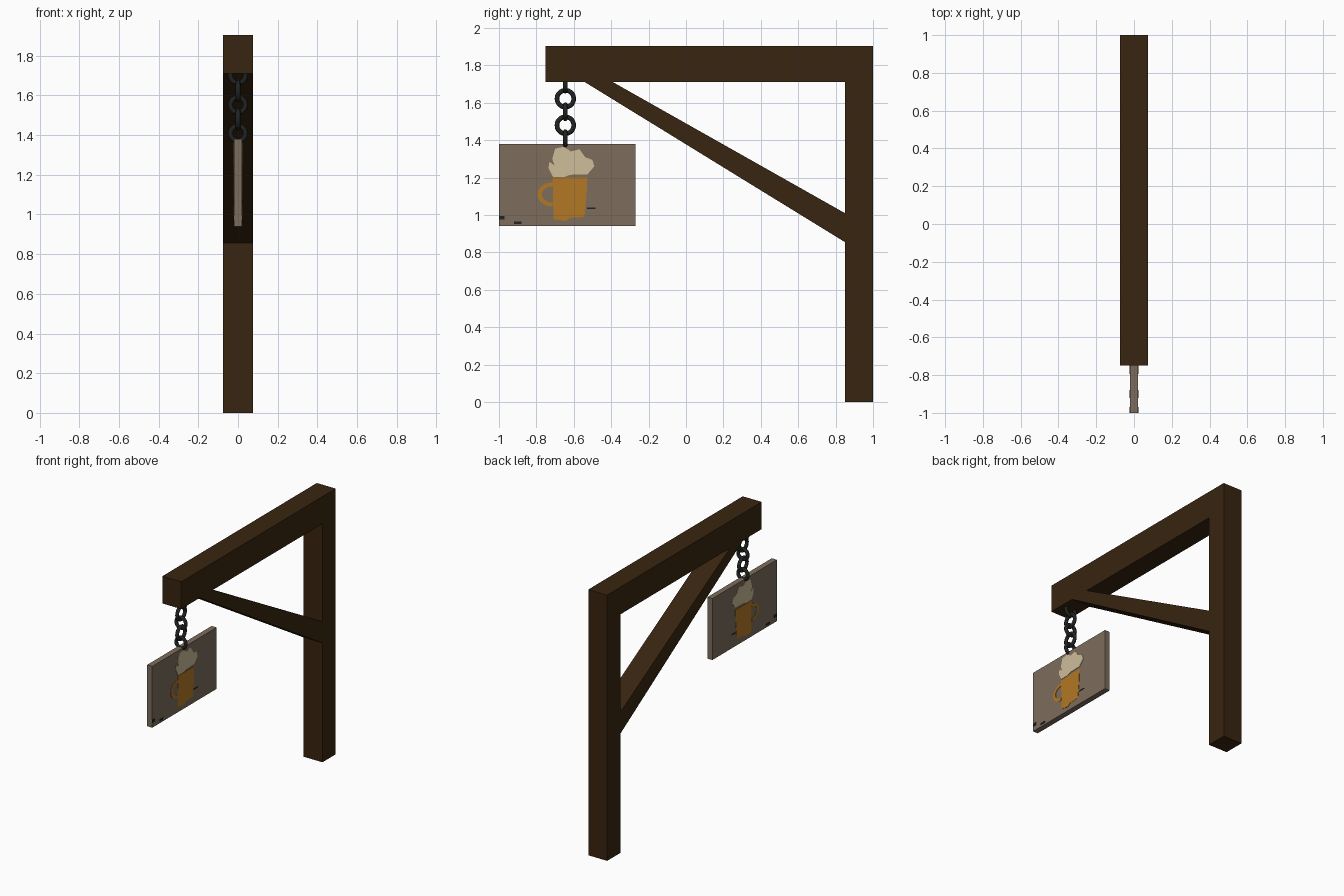
import bpy, bmesh, math

if "Cube" in bpy.data.objects:
    bpy.data.objects.remove(bpy.data.objects["Cube"])

def material(name, rgb):
    m = bpy.data.materials.new(name)
    m.diffuse_color = (*rgb, 1.0)
    m.use_nodes = True
    m.node_tree.nodes["Principled BSDF"].inputs["Base Color"].default_value = m.diffuse_color
    return m

WOOD = material("dark_wood", (0.040, 0.018, 0.0052))
BOARD = material("grey_wood", (0.205, 0.153, 0.109))
FOAM = material("cream", (0.62, 0.51, 0.32))
ALE = material("amber", (0.44, 0.19, 0.018))
IRON = material("black_iron", (0.015, 0.0165, 0.0165))

def finish(name, bm, mat):
    bmesh.ops.recalc_face_normals(bm, faces=bm.faces)
    me = bpy.data.meshes.new(name)
    bm.to_mesh(me)
    bm.free()
    me.materials.append(mat)
    ob = bpy.data.objects.new(name, me)
    bpy.context.collection.objects.link(ob)
    return ob

def slab(name, outline, x0, x1, mat):
    """Extrude a (y, z) outline from x0 to x1."""
    bm = bmesh.new()
    face = bm.faces.new([bm.verts.new((x0, y, z)) for y, z in outline])
    ext = bmesh.ops.extrude_face_region(bm, geom=[face])
    verts = [v for v in ext["geom"] if isinstance(v, bmesh.types.BMVert)]
    bmesh.ops.translate(bm, verts=verts, vec=(x1 - x0, 0, 0))
    return finish(name, bm, mat)

def rect(y0, y1, z0, z1):
    return [(y0, z0), (y1, z0), (y1, z1), (y0, z1)]

# Timber frame: post with beam, and diagonal brace
W = 0.075
slab("post_and_beam", [(0.85, 0), (1, 0), (1, 1.905), (-0.75, 1.905),
                       (-0.75, 1.71), (0.85, 1.71)], -W, W, WOOD)
slab("brace", [(-0.54, 1.71), (0.85, 0.855), (0.85, 1.01), (-0.39, 1.71)], -W, W, WOOD)

# Hanging board
slab("sign_board", rect(-1, -0.27, 0.94, 1.38), -0.02, 0.02, BOARD)

# Painted mug, as thin plates on both sides of the board
mug = [(-0.714, 1.2), (-0.527, 1.2), (-0.532, 1.1), (-0.543, 0.989), (-0.62, 0.985),
       (-0.645, 0.968), (-0.709, 0.978), (-0.71, 1.08)]
foam = [(-0.71, 1.203), (-0.735, 1.25), (-0.73, 1.285), (-0.703, 1.265), (-0.715, 1.30),
        (-0.70, 1.355), (-0.655, 1.365), (-0.615, 1.34), (-0.57, 1.352), (-0.538, 1.308),
        (-0.50, 1.295), (-0.49, 1.26), (-0.527, 1.218), (-0.62, 1.215), (-0.65, 1.203)]
arc = [math.radians(90 + 180 * i / 10) for i in range(11)]
handle = [(-0.714 + 0.08 * math.cos(a), 1.11 + 0.065 * math.sin(a)) for a in arc]
handle += [(-0.714 + 0.056 * math.cos(a), 1.11 + 0.044 * math.sin(a)) for a in reversed(arc)]
marks = [rect(-1.0, -0.97, 0.975, 0.995), rect(-0.92, -0.88, 0.953, 0.966),
         rect(-0.53, -0.485, 1.033, 1.04)]
for side, s in (("right", 1), ("left", -1)):
    a, b = 0.02 * s, 0.0225 * s
    slab("mug_" + side, mug, a, b, ALE)
    slab("mug_handle_" + side, handle, a, b, ALE)
    slab("mug_foam_" + side, foam, a, b, FOAM)
    for i, m in enumerate(marks):
        slab(f"scratch_{side}_{i}", m, a, b, IRON)

# Chain: round links turned alternately by a quarter
for i, z in enumerate((1.70, 1.622, 1.552, 1.48, 1.408)):
    across = i % 2 == 0
    bpy.ops.mesh.primitive_torus_add(
        major_radius=0.038 if across else 0.045, minor_radius=0.0125,
        major_segments=20, minor_segments=8, location=(0, -0.645, z),
        rotation=(math.pi / 2, 0, 0) if across else (0, math.pi / 2, 0))
    link = bpy.context.object
    link.name = f"chain_link_{i}"
    link.data.materials.append(IRON)
    bpy.ops.object.shade_smooth_by_angle(angle=math.radians(50))
